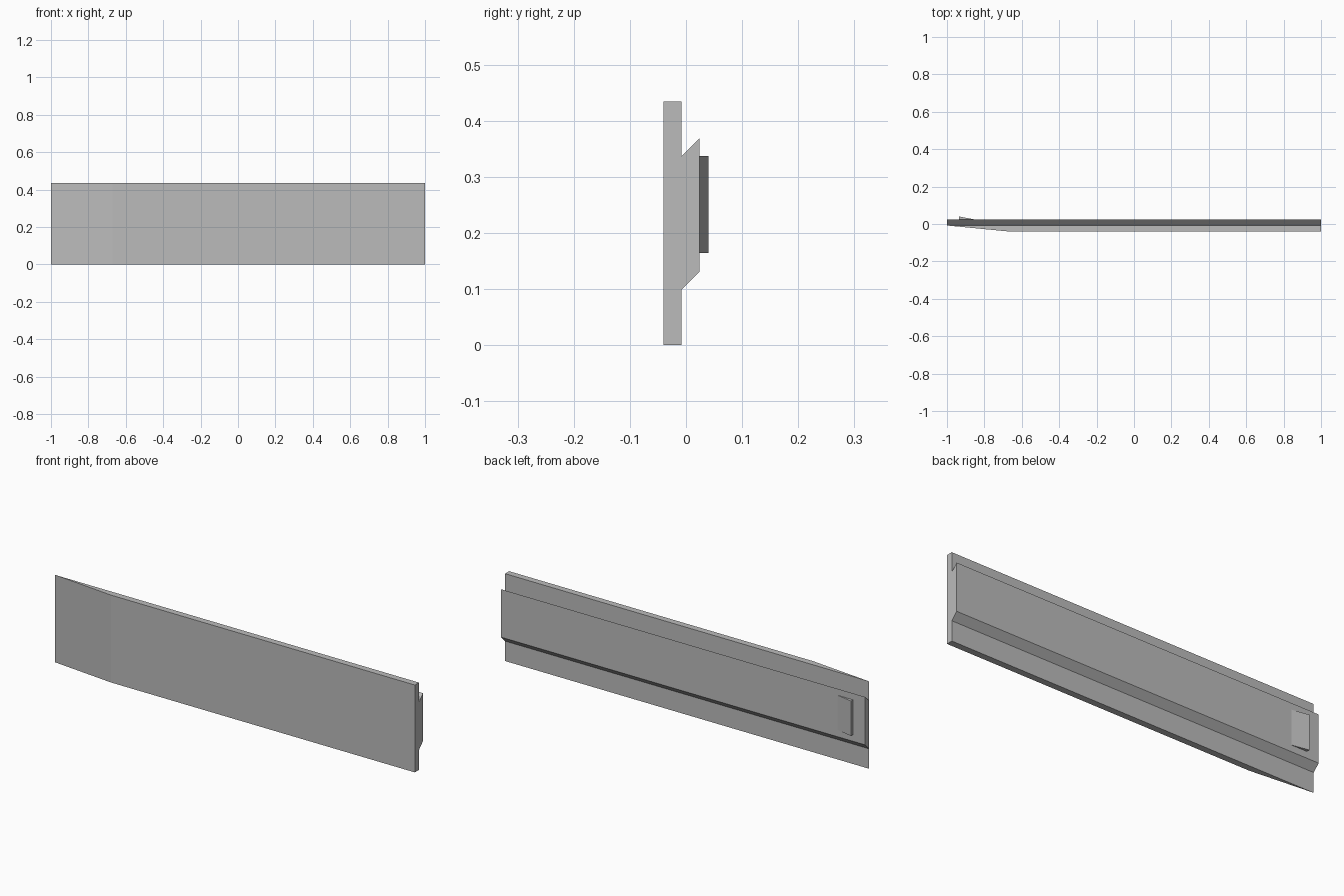
import bpy
import bmesh

cube = bpy.data.objects.get("Cube")
if cube:
    bpy.data.objects.remove(cube, do_unlink=True)

GREY = (0.5, 0.5, 0.5, 1)
grey = bpy.data.materials.new("plain grey")
grey.use_nodes = True
grey.diffuse_color = GREY
grey.node_tree.nodes["Principled BSDF"].inputs["Base Color"].default_value = GREY


def prism(name, outline, axis, start, end):
    """Extrude a closed outline along x (outline in y, z) or z (outline in x, y)."""
    bm = bmesh.new()
    place = (lambda p, d: (d, *p)) if axis == "x" else (lambda p, d: (*p, d))
    base = bm.faces.new([bm.verts.new(place(p, start)) for p in outline])
    moved = bmesh.ops.extrude_face_region(bm, geom=[base])["geom"]
    shift = place((0, 0), end - start)
    bmesh.ops.translate(bm, vec=shift,
                        verts=[v for v in moved if isinstance(v, bmesh.types.BMVert)])
    bmesh.ops.recalc_face_normals(bm, faces=bm.faces)
    mesh = bpy.data.meshes.new(name)
    bm.to_mesh(mesh)
    bm.free()
    mesh.materials.append(grey)
    obj = bpy.data.objects.new(name, mesh)
    bpy.context.collection.objects.link(obj)
    return obj


FRONT, SEAT, BACK, TIP = -0.04, -0.008, 0.024, 0.04

# Front plate, thinning to a knife edge at one end
prism("front_plate", [(-1, SEAT), (-0.67, FRONT), (1, FRONT), (1, SEAT)], "z", 0, 0.434)

# Slanted rail along the back
prism("back_rail", [(SEAT, 0.099), (BACK, 0.131), (BACK, 0.369), (SEAT, 0.337)], "x", -1, 1)

# Ramped catch near the thin end
prism("catch_wedge", [(-0.935, BACK), (-0.935, TIP), (-0.85, BACK)], "z", 0.164, 0.337)
